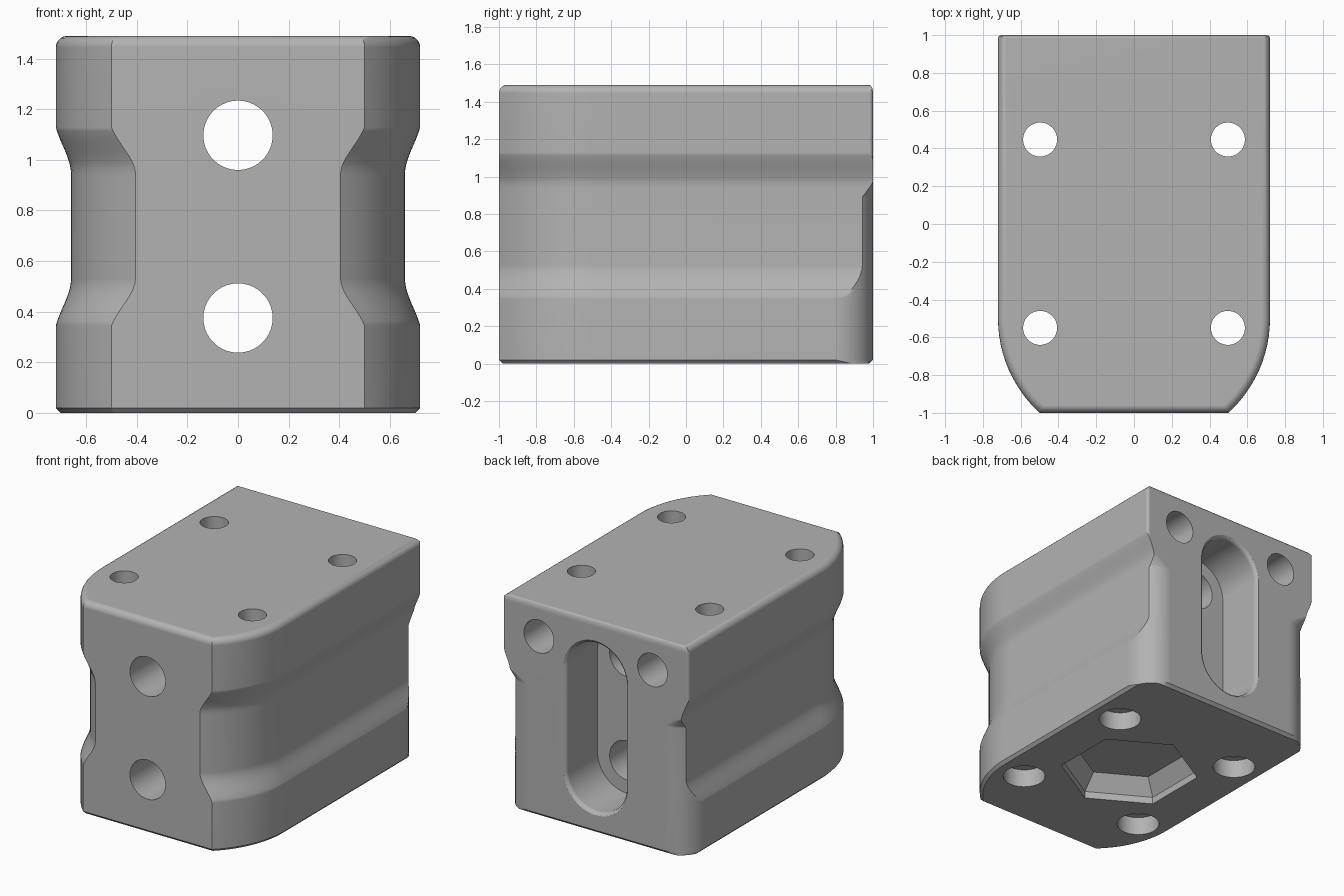
import bpy, bmesh
from math import pi, sin, cos, asin, acos, radians

if "Cube" in bpy.data.objects:
    bpy.data.objects.remove(bpy.data.objects["Cube"], do_unlink=True)

HALF, HEIGHT, MID = 0.72, 1.49, 0.737
FRONT_R = 0.678            # radius of the rounded front corners

grey = bpy.data.materials.new("machined_grey")
grey.use_nodes = True
grey.diffuse_color = (0.45, 0.45, 0.45, 1)
grey.node_tree.nodes["Principled BSDF"].inputs["Base Color"].default_value = (0.45, 0.45, 0.45, 1)


def loft(name, rings):
    """Skin a closed solid through rings that share one point count."""
    bm = bmesh.new()
    rows = [[bm.verts.new(p) for p in ring] for ring in rings]
    n = len(rows[0])
    for a, b in zip(rows, rows[1:]):
        for i in range(n):
            j = (i + 1) % n
            bm.faces.new((a[i], a[j], b[j], b[i]))
    bm.faces.new(rows[0])
    bm.faces.new(rows[-1])
    bmesh.ops.remove_doubles(bm, verts=bm.verts, dist=0.0002)
    bmesh.ops.recalc_face_normals(bm, faces=bm.faces)
    mesh = bpy.data.meshes.new(name)
    bm.to_mesh(mesh)
    bm.free()
    mesh.materials.append(grey)
    obj = bpy.data.objects.new(name, mesh)
    bpy.context.collection.objects.link(obj)
    return obj


def ring_z(x, y, z, r, n=48, turn=0.0):
    return [(x + r * cos(turn + 2 * pi * i / n), y + r * sin(turn + 2 * pi * i / n), z)
            for i in range(n)]


def ring_y(x, z, y, r, stretch=0.0, n=48):
    """Circle facing y; stretch pulls its halves apart into a slot."""
    pts = []
    for i in range(n):
        a = 2 * pi * (i + 0.5) / n
        pts.append((x + r * cos(a), y, z + r * sin(a) + (stretch if a < pi else -stretch)))
    return pts


def groove(z):
    """Depth of the side groove at a height."""
    t = min(1, max(0, (abs(z - MID) - 0.207) / 0.185))
    return max(0, 0.06 * (1 - t * t * (2.2 - 1.2 * t)))


def rear_radius(z):
    """Rear corner rounding, which runs out partway up."""
    return 0.02 + 0.18 * min(1, max(0, (0.98 - z) / 0.09)) ** 0.6


def outline(z, inset=0.0, front=0.0, back=0.0):
    d = groove(z) + inset
    r, big = FRONT_R - d, rear_radius(z)
    sweep = asin((0.5 - front) / r)
    half = []
    for i in range(13):
        a = -sweep * (1 - i / 12)
        half.append((HALF - FRONT_R + r * cos(a), -0.5 + r * sin(a), z))
    start = acos(min(1, max(0, 1 - d / big)))
    for i in range(11):
        a = start + (pi / 2 - start) * i / 10
        half.append((min(HALF - d, HALF - big + big * cos(a)),
                     min(1 - back, 1 - big + big * sin(a)), z))
    return half + [(-x, y, z) for x, y, z in reversed(half)]


# Body: chamfered bottom, grooved sides, rounded top edge
levels = [0.02]
levels += [0.345 + 0.185 * i / 10 for i in range(11)]
levels += [0.89, 0.91, 0.925]
levels += [0.944 + 0.185 * i / 12 for i in range(13)]
levels += [0.98]
rings = [outline(0, 0.02, 0.02, 0.02)] + [outline(z) for z in sorted(levels)]
for i in range(6):
    a = pi / 2 * i / 5
    k = 1 - cos(a)
    rings.append(outline(HEIGHT - 0.045 * (1 - sin(a)), 0.045 * k, 0.04 * k, 0.02 * k))
body = loft("block_body", rings)

cutters = []

# Four vertical bolt holes, counterbored from below
for x in (-0.497, 0.497):
    for y in (-0.55, 0.447):
        cutters.append(loft("bolt_hole_cutter", [
            ring_z(x, y, z, r) for z, r in ((-0.1, 0.14), (0.13, 0.14), (0.13, 0.09), (1.6, 0.09))]))

# Rear slot with a softened rim
slot = [(0.65, 0.23), (0.97, 0.23), (0.982, 0.232), (0.993, 0.239), (1.0, 0.25), (1.05, 0.25)]
cutters.append(loft("rear_slot_cutter", [ring_y(0, 0.735, y, r, 0.36) for y, r in slot]))

# Two front holes that open into the slot
for z in (0.375, 1.097):
    cutters.append(loft("front_hole_cutter", [ring_y(0, z, y, 0.137) for y in (-1.1, 0.8)]))

# Two blind holes high on the back
for x in (-0.44, 0.44):
    cutters.append(loft("back_hole_cutter", [ring_y(x, 1.26, y, 0.115) for y in (0.6, 1.1)]))

# Hexagonal pocket underneath, tapering to its floor
cutters.append(loft("hex_pocket_cutter", [
    ring_z(0, -0.05, z, r, 6, pi / 2) for z, r in ((-0.1, 0.46), (0.05, 0.46), (0.16, 0.37))]))

bpy.context.view_layer.objects.active = body
for cutter in cutters:
    cutter.hide_render = True
    mod = body.modifiers.new("cut", "BOOLEAN")
    mod.operation = "DIFFERENCE"
    mod.solver = "EXACT"
    mod.object = cutter
    bpy.ops.object.modifier_apply(modifier=mod.name)
    bpy.data.objects.remove(cutter, do_unlink=True)

# Smooth rounds, crisp edges
bpy.ops.object.select_all(action="DESELECT")
body.select_set(True)
bpy.ops.object.shade_smooth_by_angle(angle=radians(30))
weighted = body.modifiers.new("weighted_normals", "WEIGHTED_NORMAL")
weighted.keep_sharp = True
